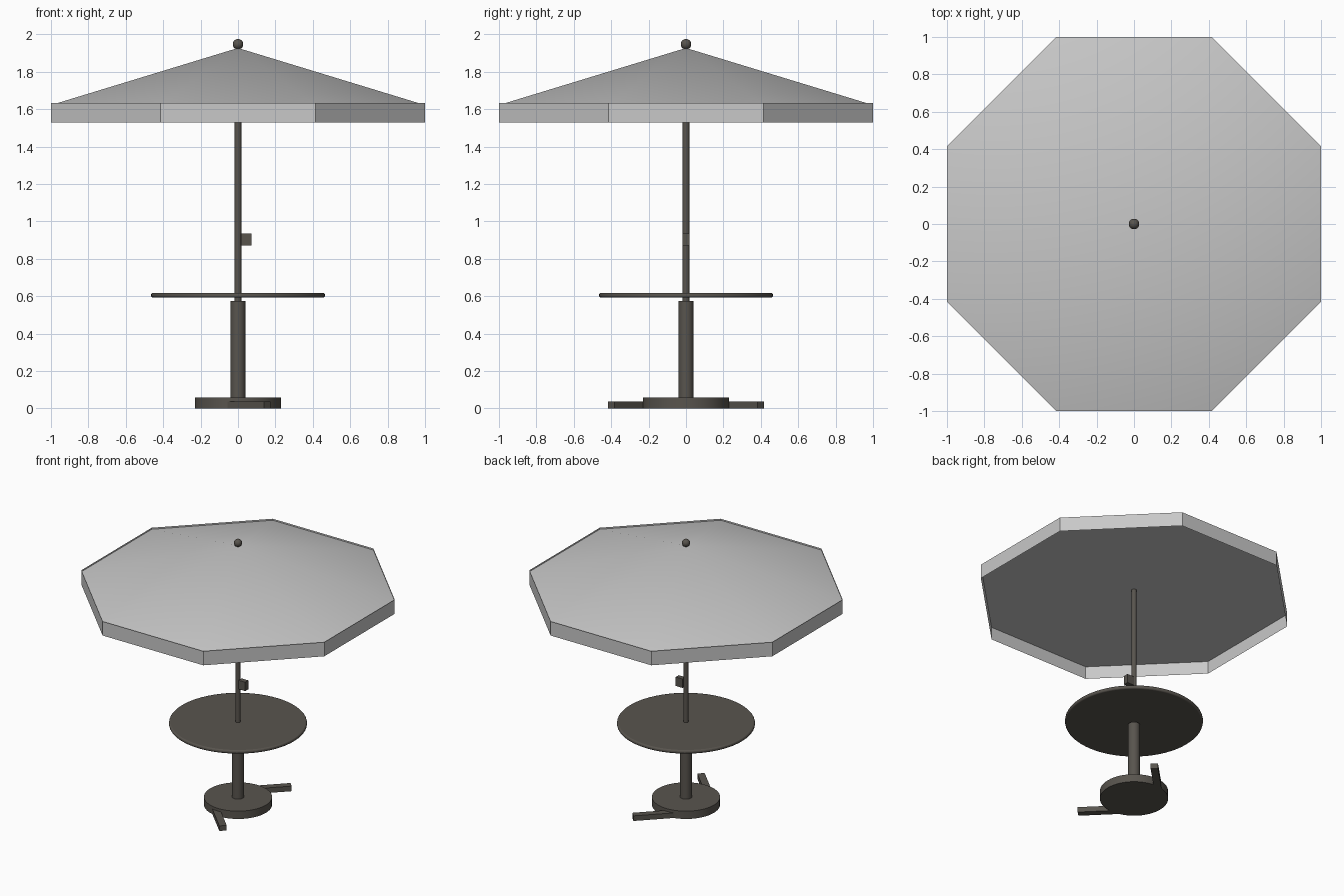
import bpy
import math

cube = bpy.data.objects.get("Cube")
if cube:
    bpy.data.objects.remove(cube, do_unlink=True)


def make_material(name, color):
    mat = bpy.data.materials.new(name)
    mat.use_nodes = True
    mat.diffuse_color = color
    mat.node_tree.nodes["Principled BSDF"].inputs["Base Color"].default_value = color
    return mat


canvas = make_material("light grey canvas", (0.58, 0.58, 0.58, 1))
metal = make_material("dark bronze metal", (0.098, 0.089, 0.076, 1))


def finish(name, mat, smooth=True):
    obj = bpy.context.object
    obj.name = name
    obj.data.materials.append(mat)
    if smooth:
        bpy.ops.object.shade_smooth_by_angle(angle=math.radians(35))
    return obj


def cylinder(name, radius, bottom, top, sides=32):
    bpy.ops.mesh.primitive_cylinder_add(
        vertices=sides, radius=radius, depth=top - bottom,
        location=(0, 0, (bottom + top) / 2))
    return finish(name, metal)


def box(name, size, location, turn=0):
    bpy.ops.mesh.primitive_cube_add(size=1, location=location, rotation=(0, 0, turn))
    bpy.context.object.scale = size
    bpy.ops.object.transform_apply(location=False, rotation=False, scale=True)
    return finish(name, metal, smooth=False)


# Weighted foot, support sleeve and mast
cylinder("base_disc", 0.23, 0, 0.058, 48)
cylinder("support_sleeve", 0.04, 0.05, 0.575, 24)
cylinder("mast", 0.018, 0.05, 1.92, 16)

# Angled feet, mirrored front and back
for side, label in ((-1, "front"), (1, "back")):
    box(label + "_foot", (0.444, 0.05, 0.038), (0, side * 0.243, 0.019),
        side * math.pi / 4)

# Round table with a softened rim
table = cylinder("table_top", 0.465, 0.592, 0.618, 64)
rim = table.modifiers.new("rounded rim", "BEVEL")
rim.width = 0.01
rim.segments = 3

# Crank housing on the mast
box("crank_housing", (0.056, 0.036, 0.066), (0.044, 0, 0.903))

# Octagonal canopy: shallow closed cone with a hanging valance
corner = 1 / math.cos(math.pi / 8)
eave, peak = 1.622, 1.927
bpy.ops.mesh.primitive_cone_add(
    vertices=8, radius1=corner, radius2=0, depth=peak - eave,
    location=(0, 0, (eave + peak) / 2), rotation=(0, 0, math.pi / 8))
finish("canopy_roof", canvas)

bpy.ops.mesh.primitive_cylinder_add(
    vertices=8, radius=corner, depth=0.105, end_fill_type='NOTHING',
    location=(0, 0, 1.581), rotation=(0, 0, math.pi / 8))
finish("canopy_valance", canvas, smooth=False)

# Finial ball
bpy.ops.mesh.primitive_uv_sphere_add(
    segments=16, ring_count=10, radius=0.028, location=(0, 0, 1.947))
finish("finial", metal)
